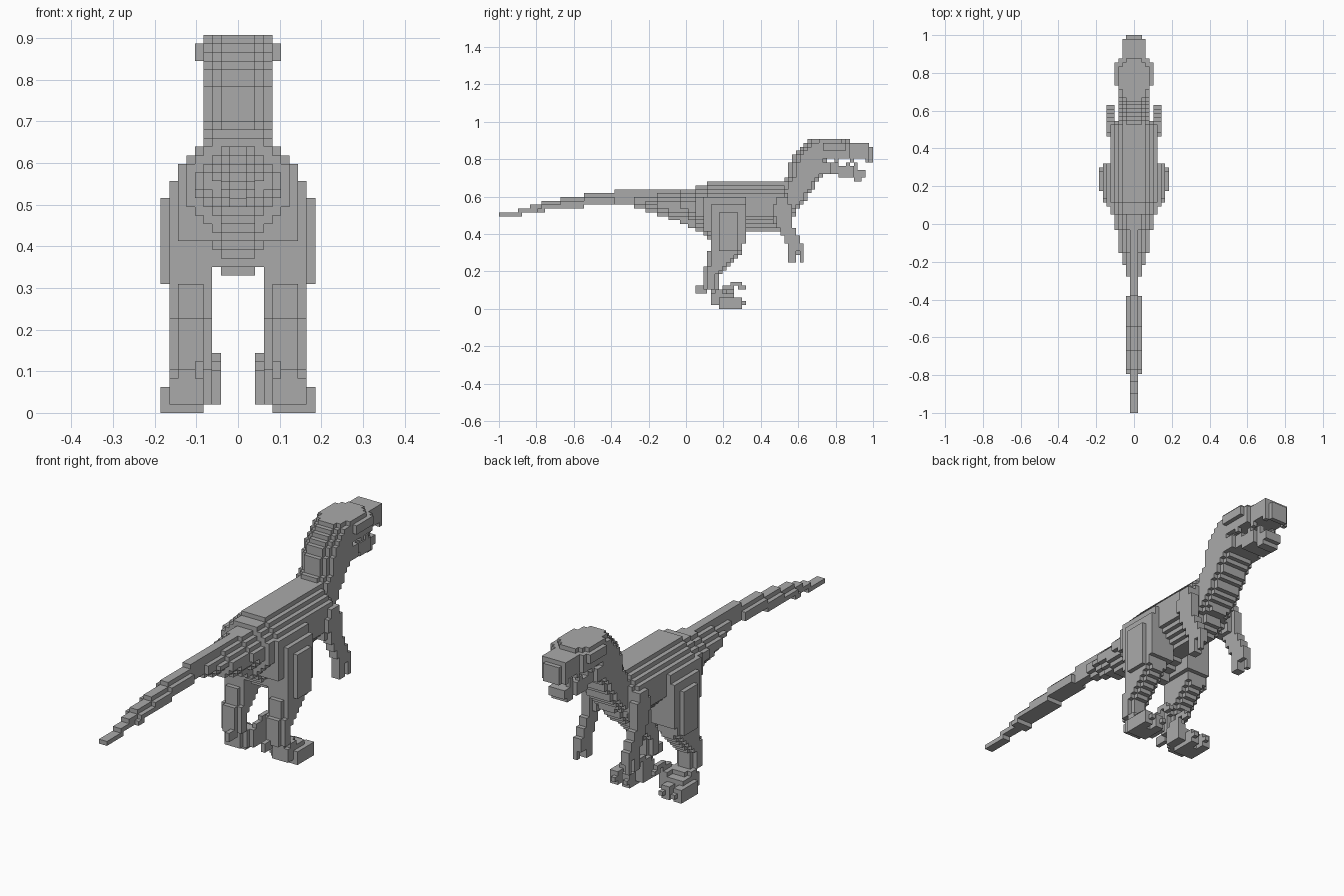
import bpy, bmesh

if "Cube" in bpy.data.objects:
    bpy.data.objects.remove(bpy.data.objects["Cube"])

V = 2 / 97            # cube size: model is 97 cubes long, 18 wide, 44 high
parts = {}            # part name -> set of cubes (i = half-side index, j along y, k up)


def box(part, i0, i1, j0, j1, k0, k1):
    """Fill a block of cubes; ranges are half open, i is mirrored later."""
    s = parts.setdefault(part, set())
    s.update((i, j, k) for i in range(i0, i1) for j in range(j0, j1) for k in range(k0, k1))


def spans(table, end):
    """Give each table row its start and the start of the next row."""
    return [(r, table[n + 1][0] if n + 1 < len(table) else end) for n, r in enumerate(table)]


# Tail and torso: start, top, bottom, half width, with stepped rounding
trunk = [(0, 25, 24, 1), (5, 26, 24, 1), (6, 26, 25, 1), (8, 27, 25, 1), (10, 27, 25, 2),
         (11, 28, 25, 2), (12, 28, 26, 2), (16, 29, 26, 2), (22, 30, 27, 2), (30, 31, 27, 2),
         (35, 31, 26, 3), (38, 31, 25, 3), (41, 31, 24, 4), (44, 31, 23, 4), (47, 31, 22, 5),
         (49, 31, 21, 5), (51, 32, 20, 6), (53, 32, 19, 6), (54, 33, 18, 6), (55, 33, 17, 6),
         (56, 33, 16, 6), (58, 33, 18, 6), (60, 33, 19, 6), (62, 33, 20, 6), (73, 33, 21, 6),
         (74, 33, 22, 5), (75, 33, 24, 4)]
for (j0, top, bot, hw), j1 in spans(trunk, 77):
    for k in range(bot, top):
        cut = max(0, 3 - (top - 1 - k), 0 if hw > 4 else 2 - (top - 1 - k))
        if top - bot > 3:
            cut = max(cut, 4 - (k - bot) if hw > 4 else 2 - (k - bot))
        w = max(1 if hw < 5 else 2, hw - cut)
        if top - bot <= 3:
            w = hw if k < top - 1 else 1
        box("tail" if j0 < 47 else "torso", 0, w, j0, j1, k, k + 1)

# Neck: level, back, front
neck = [(24, 72, 76), (25, 72, 77), (26, 72, 78), (27, 72, 79), (28, 72, 80), (30, 72, 81),
        (31, 73, 82), (33, 74, 83), (34, 75, 84), (35, 75, 85), (38, 76, 85), (40, 77, 85),
        (41, 78, 85), (42, 79, 85)]
for (k0, j0, j1), k1 in spans(neck, 43):
    box("neck", 0, 2, j0, j1, k0, k1)
    box("neck", 2, 3, j0 + 1, j1, k0, k1)
    box("neck", 3, 4, j0 + 2, j1 - 1, k0, k1)

# Head, brow and snout
box("head", 0, 4, 81, 91, 39, 43)
box("head", 0, 2, 80, 91, 43, 44)
box("head", 2, 3, 81, 90, 43, 44)
box("head", 3, 4, 83, 89, 43, 44)
box("head", 0, 3, 91, 96, 39, 43)
box("head", 0, 2, 96, 97, 38, 42)
box("brow", 4, 5, 84, 90, 41, 43)
box("upper_teeth", 2, 3, 95, 96, 38, 39)
box("upper_teeth", 2, 3, 91, 92, 38, 39)
box("upper_teeth", 3, 4, 87, 88, 38, 39)

# Lower jaw
box("lower_jaw", 0, 4, 83, 86, 35, 38)
box("lower_jaw", 0, 3, 86, 88, 35, 38)
box("lower_jaw", 0, 3, 88, 92, 34, 37)
box("lower_jaw", 0, 2, 92, 94, 33, 36)
box("lower_jaw", 0, 2, 94, 95, 34, 36)
box("lower_teeth", 2, 3, 90, 91, 37, 38)
box("lower_teeth", 1, 2, 92, 93, 36, 38)

# Thigh: nested plates, narrower toward the outside
box("thigh", 3, 7, 53, 64, 20, 29)
box("thigh", 2, 7, 55, 64, 17, 24)
box("thigh", 7, 8, 55, 64, 17, 27)
box("thigh", 8, 9, 57, 62, 15, 25)
box("thigh", 3, 8, 55, 63, 15, 17)

# Shank: level, back, front
shank = [(3, 55, 59), (5, 53, 57), (9, 53, 58), (10, 53, 59), (11, 54, 60), (12, 54, 61),
         (13, 54, 62), (14, 54, 63)]
for (k0, j0, j1), k1 in spans(shank, 15):
    box("shank", 4, 7, j0, j1, k0, k1)
    box("shank", 3, 8, j0 + 1, j1 - 1, k0, k1)

# Foot with two toes, heel spur and raised inner claw
box("foot", 4, 8, 55, 61, 1, 4)
box("foot", 3, 8, 56, 60, 1, 3)
box("foot", 4, 9, 57, 61, 0, 3)
for i in (4, 7):
    box("toe", i, i + 2, 61, 63, 0, 3)
    box("toe", i, i + 1, 63, 64, 1, 2)
box("heel_spur", 4, 5, 51, 54, 4, 6)
box("inner_claw", 2, 4, 57, 61, 1, 5)
box("inner_claw", 2, 3, 58, 61, 4, 6)
box("inner_claw", 2, 3, 60, 63, 6, 7)
box("inner_claw", 2, 3, 62, 64, 5, 6)

# Arm: level, back, front
arm = [(15, 75, 79), (17, 74, 78), (19, 73, 77), (21, 72, 76), (24, 71, 76), (27, 72, 75)]
for (k0, j0, j1), k1 in spans(arm, 29):
    box("arm", 5, 7, j0, j1, k0, k1)
box("arm", 4, 6, 71, 75, 22, 27)
box("finger", 5, 7, 75, 77, 12, 15)
box("finger", 5, 6, 77, 79, 14, 15)
box("finger", 6, 7, 78, 79, 12, 15)

# Mirror every part, keeping each cube in only one part
owner = {}
for name, cubes in parts.items():
    for i, j, k in cubes:
        owner.setdefault((i, j, k), name)
        owner.setdefault((-1 - i, j, k), name)

grey = bpy.data.materials.new("grey")
grey.diffuse_color = (0.4, 0.4, 0.4, 1)
grey.use_nodes = True
grey.node_tree.nodes["Principled BSDF"].inputs["Base Color"].default_value = grey.diffuse_color

SIDES = {(1, 0, 0): [(1, 0, 0), (1, 1, 0), (1, 1, 1), (1, 0, 1)],
         (-1, 0, 0): [(0, 0, 0), (0, 0, 1), (0, 1, 1), (0, 1, 0)],
         (0, 1, 0): [(0, 1, 0), (0, 1, 1), (1, 1, 1), (1, 1, 0)],
         (0, -1, 0): [(0, 0, 0), (1, 0, 0), (1, 0, 1), (0, 0, 1)],
         (0, 0, 1): [(0, 0, 1), (1, 0, 1), (1, 1, 1), (0, 1, 1)],
         (0, 0, -1): [(0, 0, 0), (0, 1, 0), (1, 1, 0), (1, 0, 0)]}

# Turn each part into a mesh of its exposed cube faces
for name in parts:
    bm, verts = bmesh.new(), {}
    for (i, j, k), own in owner.items():
        if own != name:
            continue
        for (a, b, c), corners in SIDES.items():
            if (i + a, j + b, k + c) in owner:
                continue
            face = []
            for x, y, z in corners:
                p = (i + x, j + y, k + z)
                if p not in verts:
                    verts[p] = bm.verts.new((p[0] * V, p[1] * V - 1, p[2] * V))
                face.append(verts[p])
            bm.faces.new(face)
    mesh = bpy.data.meshes.new(name)
    bm.to_mesh(mesh)
    bm.free()
    mesh.materials.append(grey)
    bpy.context.collection.objects.link(bpy.data.objects.new(name, mesh))
